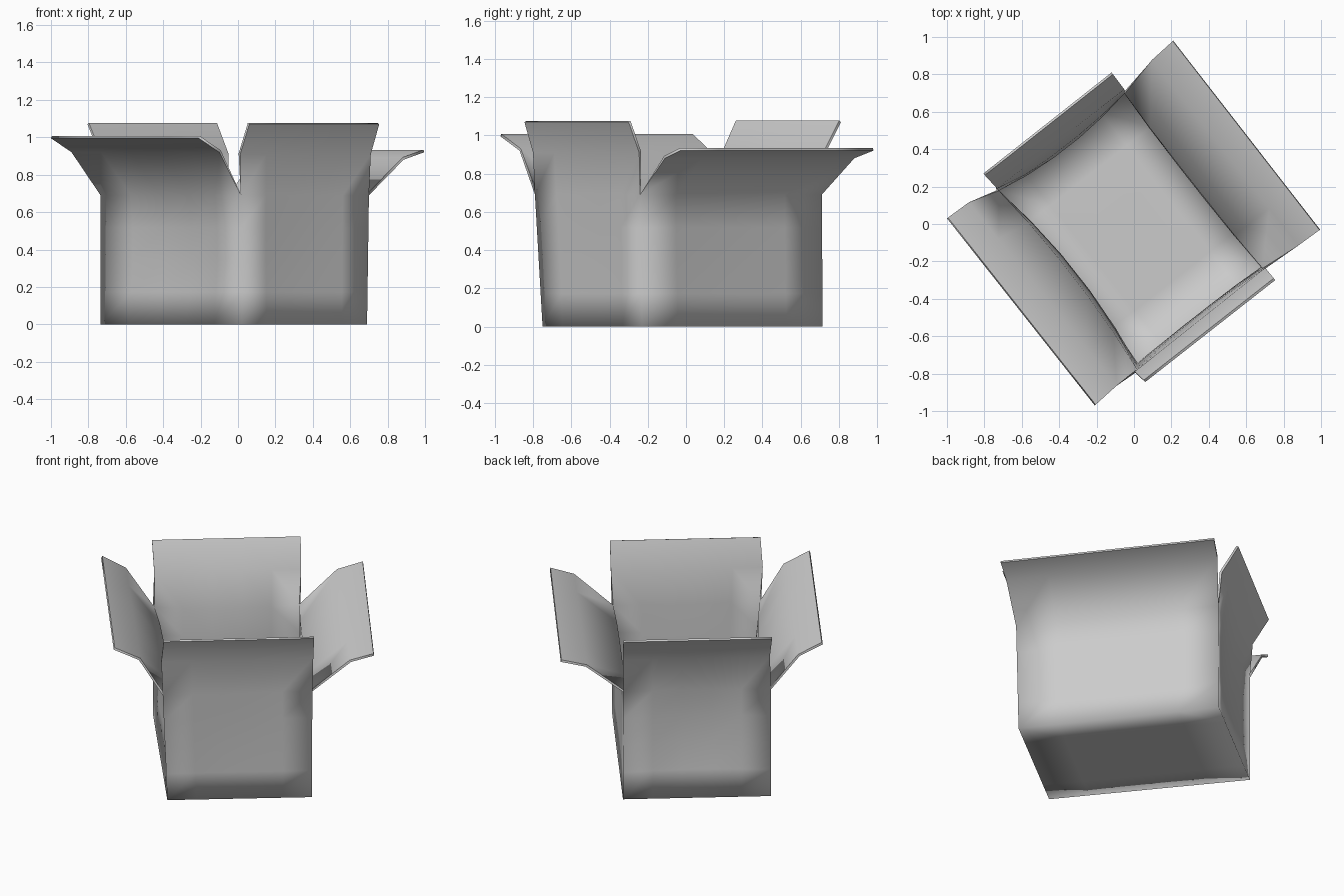
import bpy, bmesh, math
from mathutils import Vector

if "Cube" in bpy.data.objects:
    bpy.data.objects.remove(bpy.data.objects["Cube"])

# Corner order: left, bottom, right, top (as seen from above)
BASE = [Vector(p) for p in [(-.735, .18, 0), (.02, -.75, 0), (.69, -.23, 0), (-.05, .715, 0)]]
HINGE = [Vector(p) for p in [(-.735, .18, .69), (.015, -.79, .69), (.70, -.24, .69), (-.05, .71, .69)]]

# Per side: inward bow, bend edge and outer edge of its flap
SIDES = [
    (.05, [(-.89, .11, .92), (-.10, -.87, .92)], [(-1.0, .03, .995), (-.21, -.97, .995)]),
    (.01, [(.012, -.80, .91), (.71, -.245, .91)], [(.06, -.845, 1.07), (.755, -.30, 1.07)]),
    (.01, [(.885, -.11, .88), (.10, .88, .88)], [(.995, -.03, .92), (.21, .98, .92)]),
    (.04, [(-.06, .73, .91), (-.74, .20, .91)], [(-.12, .81, 1.07), (-.805, .27, 1.07)]),
]
US = [0, .2, .4, .6, .8, 1]
VS = [0, .25, .5, .75, 1]

bm = bmesh.new()


def grid(rows):
    """Quad sheet through rows of points."""
    vs = [[bm.verts.new(p) for p in r] for r in rows]
    for r, s in zip(vs, vs[1:]):
        for i in range(len(r) - 1):
            bm.faces.new((r[i], r[i + 1], s[i + 1], s[i]))


def edge(a, b, inward=Vector(), bow=0):
    a, b = Vector(a), Vector(b)
    return [a.lerp(b, u) + inward * bow * math.sin(math.pi * u) for u in US]


# Walls with their folded-out flaps
for i, (bow, bend, outer) in enumerate(SIDES):
    j = (i + 1) % 4
    d = HINGE[j] - HINGE[i]
    inward = Vector((-d.y, d.x, 0)).normalized()
    rows = [edge(BASE[i].lerp(HINGE[i], v), BASE[j].lerp(HINGE[j], v), inward,
                 bow * math.sin(math.pi * .8 * v)) for v in VS]
    rows += [edge(*bend), edge(*outer)]
    grid(rows)

# Floor
grid([[BASE[0].lerp(BASE[1], u).lerp(BASE[3].lerp(BASE[2], u), v) for v in US] for u in US])

bmesh.ops.remove_doubles(bm, verts=bm.verts, dist=.0005)
bmesh.ops.recalc_face_normals(bm, faces=bm.faces)
# Make sure normals face out of the box
floor = min(bm.faces, key=lambda f: f.calc_center_median().z)
if floor.normal.z > 0:
    bmesh.ops.reverse_faces(bm, faces=bm.faces)
for f in bm.faces:
    f.smooth = True
for e in bm.edges:
    e.smooth = not e.is_boundary

me = bpy.data.meshes.new("open_box")
bm.to_mesh(me)
bm.free()
box = bpy.data.objects.new("open_box", me)
bpy.context.collection.objects.link(box)

# Card thickness
m = box.modifiers.new("thickness", 'SOLIDIFY')
m.thickness = .014
m.offset = -1
